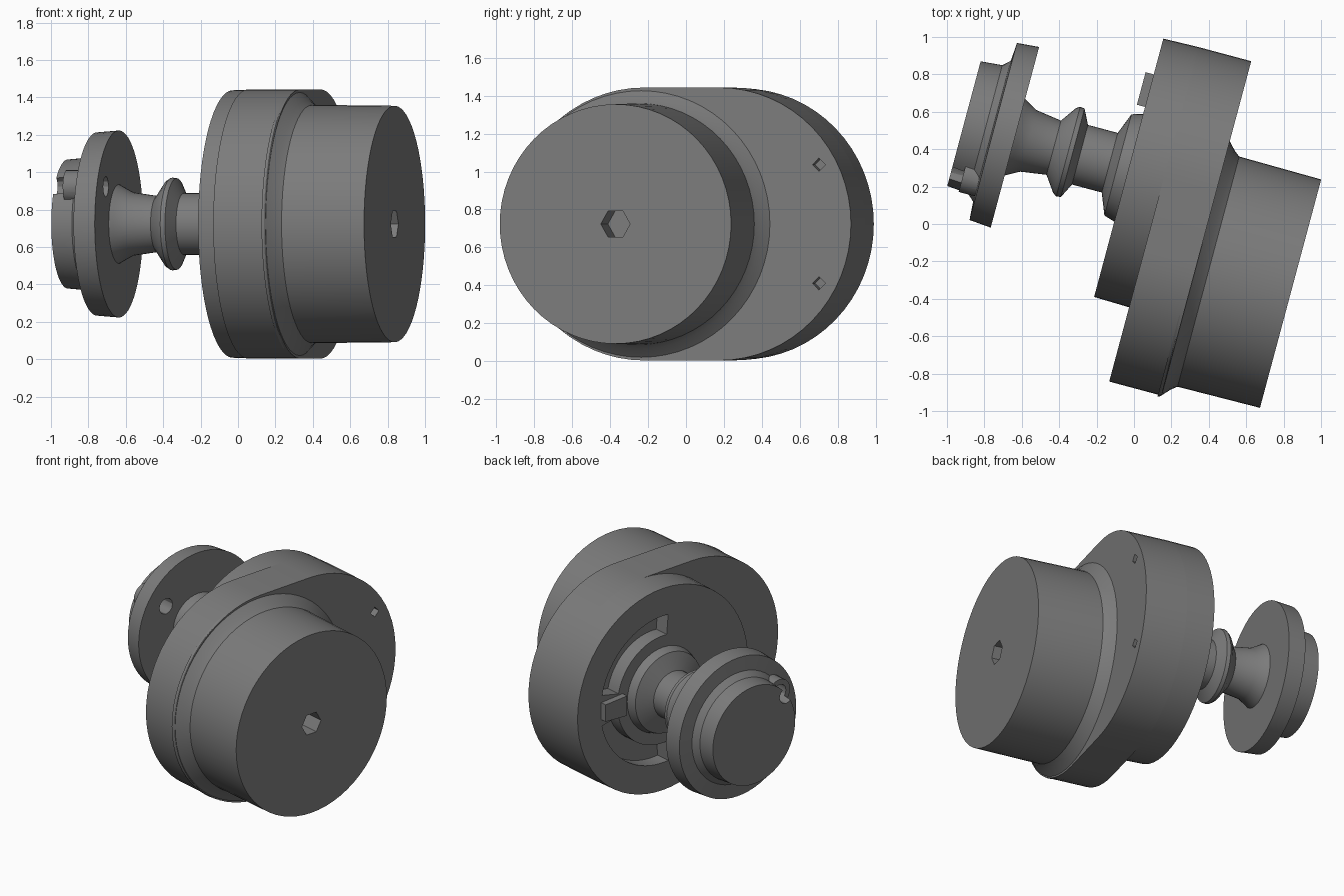
import bpy, bmesh, math
from mathutils import Matrix

if "Cube" in bpy.data.objects:
    bpy.data.objects.remove(bpy.data.objects["Cube"])

# Local frame: x = shaft axis, y = sideways, z = up; tilted 15 degrees in plan
PLACE = Matrix.Translation((0, 0, 0.723)) @ Matrix.Rotation(math.radians(-15), 4, 'Z')
SHAFT_Y, MOTOR_Y = 0.283, -0.143

dark = bpy.data.materials.new("dark_grey")
dark.diffuse_color = (0.2, 0.2, 0.2, 1)
dark.use_nodes = True
dark.node_tree.nodes["Principled BSDF"].inputs["Base Color"].default_value = dark.diffuse_color


def finish(name, bm):
    bmesh.ops.recalc_face_normals(bm, faces=bm.faces)
    mesh = bpy.data.meshes.new(name)
    bm.to_mesh(mesh)
    bm.free()
    mesh.materials.append(dark)
    ob = bpy.data.objects.new(name, mesh)
    bpy.context.collection.objects.link(ob)
    ob.matrix_world = PLACE
    return ob


def lathe(name, profile, cy, cz=0.0, sides=64):
    """Closed solid turned around the shaft axis; profile is (x, radius)."""
    bm = bmesh.new()
    rings = []
    for x, r in profile:
        rings.append([bm.verts.new((x, cy + r * math.cos(math.tau * i / sides),
                                    cz + r * math.sin(math.tau * i / sides)))
                      for i in range(sides)])
    for a, b in zip(rings, rings[1:]):
        for i in range(sides):
            j = (i + 1) % sides
            bm.faces.new((a[i], a[j], b[j], b[i]))
    bm.faces.new(rings[0])
    bm.faces.new(rings[-1])
    return finish(name, bm)


def prism(name, outline, x0, x1):
    """Outline in (y, z) extruded along the shaft axis."""
    bm = bmesh.new()
    a = [bm.verts.new((x0, y, z)) for y, z in outline]
    b = [bm.verts.new((x1, y, z)) for y, z in outline]
    for i in range(len(a)):
        j = (i + 1) % len(a)
        bm.faces.new((a[i], a[j], b[j], b[i]))
    bm.faces.new(a)
    bm.faces.new(b)
    return finish(name, bm)


def arc(cy, r, start, end, n=32):
    angles = [math.radians(start + (end - start) * i / n) for i in range(n + 1)]
    return [(cy + r * math.cos(t), r * math.sin(t)) for t in angles]


def activate(ob):
    bpy.ops.object.select_all(action='DESELECT')
    ob.select_set(True)
    bpy.context.view_layer.objects.active = ob


def combine(ob, other, operation='DIFFERENCE'):
    mod = ob.modifiers.new("combine", 'BOOLEAN')
    mod.operation, mod.solver, mod.object = operation, 'EXACT', other
    activate(ob)
    bpy.ops.object.modifier_apply(modifier=mod.name)
    bpy.data.objects.remove(other)


# Motor drum with chamfered collar and hexagonal socket
motor = lathe("motor_drum", [(0.36, 0.715), (0.372, 0.712), (0.42, 0.66),
                             (0.45, 0.637), (0.905, 0.632)], MOTOR_Y)
combine(motor, lathe("socket_cutter", [(0.76, 0.08), (0.95, 0.08)], MOTOR_Y, sides=6))

# Oblong gear housing with two small screw holes
housing = prism("gear_housing", arc(SHAFT_Y, 0.72, -90, 90)
                + arc(MOTOR_Y + 0.015, 0.72, 90, 270), 0.09, 0.38)
for s in (-1, 1):
    combine(housing, lathe("screw_cutter", [(0.33, 0.035), (0.42, 0.035)],
                           SHAFT_Y + 0.545, s * 0.313, 4))

# Round bearing plate with curved slots
plate = lathe("bearing_plate", [(-0.105, 0.715), (0.09, 0.72)], SHAFT_Y)
for s in (-1, 1):
    combine(plate, prism("slot_cutter", arc(SHAFT_Y, 0.52, s * 12, s * 95, 20)
                         + arc(SHAFT_Y, 0.38, s * 95, s * 12, 20), -0.2, 0.0))

# Locating lug between the slots
lug = prism("locating_lug", [(0.62, -0.07), (0.80, -0.06), (0.80, 0.06), (0.62, 0.07)],
            -0.15, -0.09)

# Hub and shaft with raised ring
shaft = lathe("drive_shaft", [(-0.75, 0.22), (-0.715, 0.20), (-0.66, 0.17), (-0.52, 0.15),
                              (-0.46, 0.235), (-0.44, 0.248), (-0.415, 0.245),
                              (-0.375, 0.165), (-0.21, 0.165), (-0.165, 0.28),
                              (-0.10, 0.30)], SHAFT_Y, sides=40)

# End flange with stepped boss, and one drilled hole in a small raised lobe
flange = lathe("end_flange", [(-1.017, 0.345), (-0.90, 0.355), (-0.862, 0.39),
                              (-0.855, 0.49), (-0.735, 0.50)], SHAFT_Y)
combine(flange, lathe("hole_lobe", [(-0.95, 0.09), (-0.80, 0.09)],
                      SHAFT_Y - 0.27, 0.2, 20), 'UNION')
combine(flange, lathe("hole_cutter", [(-1.1, 0.055), (-0.6, 0.055)],
                      SHAFT_Y - 0.27, 0.2, 12))

for ob in (motor, housing, plate, lug, shaft, flange):
    activate(ob)
    bpy.ops.object.shade_smooth_by_angle(angle=math.radians(30))
